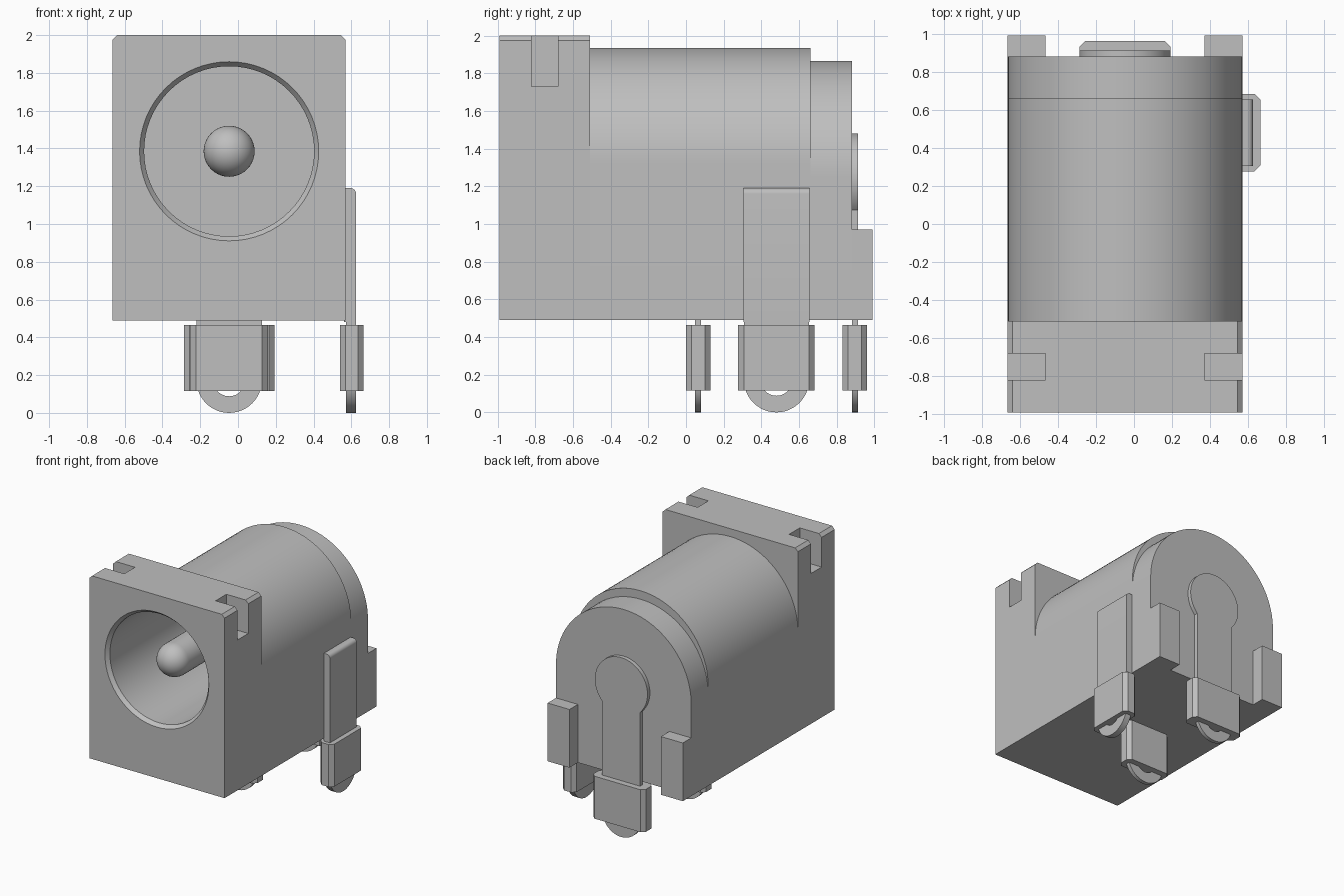
import bpy, bmesh, math
from math import pi, cos, sin

if "Cube" in bpy.data.objects:
    bpy.data.objects.remove(bpy.data.objects["Cube"], do_unlink=True)

grey = bpy.data.materials.new("plain grey")
grey.use_nodes = True
GREY = (0.52, 0.52, 0.52, 1)
grey.diffuse_color = GREY
grey.node_tree.nodes["Principled BSDF"].inputs["Base Color"].default_value = GREY

CX, HALF = -0.047, 0.617          # centre line and half width of the housing
BASE = 0.49
BORE_Z = 1.385


def finish(name, bm):
    bmesh.ops.recalc_face_normals(bm, faces=bm.faces)
    mesh = bpy.data.meshes.new(name)
    bm.to_mesh(mesh)
    bm.free()
    mesh.materials.append(grey)
    ob = bpy.data.objects.new(name, mesh)
    bpy.context.collection.objects.link(ob)
    return ob


def arc(cu, cw, r, start, end, n=24):
    return [(cu + r * cos(start + (end - start) * i / n),
             cw + r * sin(start + (end - start) * i / n)) for i in range(n + 1)]


def prism(name, outline, axis, a, b):
    """Extrude a 2D outline along x, y or z from a to b."""
    place = {"x": lambda u, w, t: (t, u, w),
             "y": lambda u, w, t: (u, t, w),
             "z": lambda u, w, t: (u, w, t)}[axis]
    bm = bmesh.new()
    rings = [[bm.verts.new(place(u, w, t)) for u, w in outline] for t in (a, b)]
    n = len(outline)
    for ring in rings:
        bm.faces.new(ring)
    for i in range(n):
        j = (i + 1) % n
        bm.faces.new((rings[0][i], rings[0][j], rings[1][j], rings[1][i]))
    return finish(name, bm)


def box(name, x, y, z):
    return prism(name, [(x[0], z[0]), (x[1], z[0]), (x[1], z[1]), (x[0], z[1])], "y", *y)


def lathe(name, profile, cx, cz, n=64):
    """Turn (radius, y) points around an axis parallel to y."""
    bm = bmesh.new()
    verts = [bm.verts.new((cx + r, y, cz)) for r, y in profile]
    edges = [bm.edges.new(pair) for pair in zip(verts, verts[1:])]
    bmesh.ops.spin(bm, geom=verts + edges, cent=(cx, 0, cz), axis=(0, 1, 0),
                   angle=2 * pi, steps=n, use_duplicate=False)
    bmesh.ops.remove_doubles(bm, verts=bm.verts, dist=1e-5)
    return finish(name, bm)


def activate(ob):
    bpy.ops.object.select_all(action="DESELECT")
    ob.select_set(True)
    bpy.context.view_layer.objects.active = ob


def cut(ob, cutter):
    mod = ob.modifiers.new("cut", "BOOLEAN")
    mod.operation, mod.solver, mod.object = "DIFFERENCE", "EXACT", cutter
    activate(ob)
    bpy.ops.object.modifier_apply(modifier=mod.name)


def discard(ob):
    bpy.data.objects.remove(ob, do_unlink=True)


L, R = CX - HALF, CX + HALF


def arch(top):
    return [(L, BASE), (R, BASE)] + arc(CX, top - HALF, HALF, 0, pi, 48)


# Housing: square front plate, barrel and lower rear step
c = 0.025
plate = prism("front_plate", [(L, BASE), (R, BASE), (R, 2 - c), (R - c, 2),
                              (L + c, 2), (L, 2 - c)], "y", -0.99, -0.51)
barrel = prism("barrel_housing", arch(1.935), "y", -0.51, 0.66)
rear = prism("rear_housing", arch(1.865), "y", 0.66, 0.88)

# Plug bore with a chamfered mouth
bore = lathe("bore_cutter", [(0, -1.05), (0.522, -1.05), (0.475, -0.991), (0.45, -0.96),
                             (0.45, 0.6), (0, 0.6)], CX, BORE_Z)
cut(plate, bore)
cut(barrel, bore)
discard(bore)

# Top notches and rear feet on both sides
for side, x0, x1 in (("right", L, L + 0.2), ("left", R - 0.2, R)):
    pad = -0.1 if side == "right" else 0.1
    xs = (x0 + min(pad, 0), x1 + max(pad, 0))
    notch = box("notch_cutter", xs, (-0.82, -0.68), (1.73, 2.1))
    cut(plate, notch)
    discard(notch)
    box(side + "_rear_foot", (x0, x1), (0.88, 0.99), (BASE, 0.97))

# Round-nosed centre pin
r = 0.135
nose = [(r * sin(a), -0.76 - r * cos(a)) for a in [i * pi / 24 for i in range(13)]]
lathe("centre_pin", nose + [(r, 0.6), (0, 0.6)], CX, BORE_Z, 40)


# Contact blades: flat strip, rounded tip with an eyelet
def blade(name, u, top, axis, a, b, half=0.173):
    ob = prism(name, arc(u, half, half, pi, 2 * pi) + top, axis, a, b)
    hole = prism("eyelet_cutter", arc(u, half, 0.085, 0, 2 * pi, 28)[:-1], axis, a - 0.1, b + 0.1)
    cut(ob, hole)
    discard(hole)
    return ob


# Chamfered sleeve around each blade, with softened rims
def sleeve(name, x, y, half_x, half_y, k=0.03):
    pts = []
    for sx, sy in ((1, 1), (-1, 1), (-1, -1), (1, -1)):
        pair = [(x + sx * half_x, y + sy * (half_y - k)), (x + sx * (half_x - k), y + sy * half_y)]
        pts += pair if sx * sy > 0 else pair[::-1]
    return prism(name, pts, "z", 0.115, 0.465)


W = 0.173
keyhole = arc(CX, 1.24, 0.24, -math.acos(W / 0.24) + 0.0, pi + math.acos(W / 0.24), 48)
blade("rear_contact", CX, keyhole, "y", 0.88, 0.912)
sleeve("rear_contact_sleeve", CX, 0.896, 0.24, 0.066)

blade("middle_contact", CX, [(CX + W, 0.52), (CX - W, 0.52)], "y", 0.047, 0.08)
sleeve("middle_contact_sleeve", CX, 0.065, 0.205, 0.066)

SY = 0.48
blade("side_contact", SY, [(SY + W, 0.5), (SY - W, 0.5)], "x", 0.572, 0.624)
strip = [(R - 0.01, 0.48), (0.625, 0.48)] + arc(0.595, 1.16, 0.03, 0, pi / 2, 6) + [(R - 0.01, 1.19)]
prism("side_contact_strip", strip, "y", SY - W - 0.002, SY + W + 0.002)
sleeve("side_contact_sleeve", 0.602, SY, 0.062, 0.203)

# Smooth curved walls, keep real edges sharp
for ob in [o for o in bpy.context.scene.objects if o.type == "MESH"]:
    activate(ob)
    bpy.ops.object.shade_smooth_by_angle(angle=math.radians(25))
